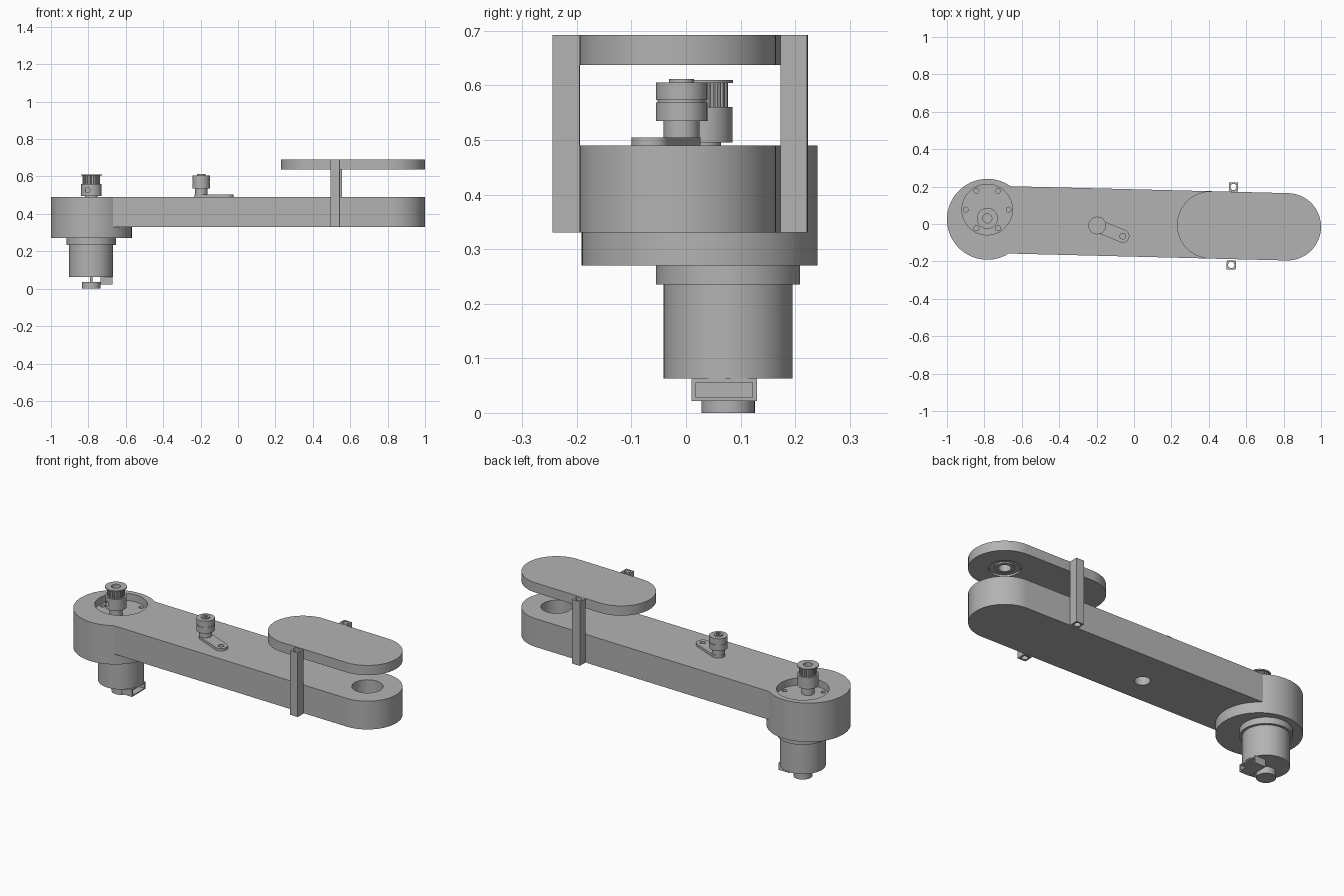
import bpy, bmesh, math
from math import cos, sin, pi, atan2
from mathutils import Vector

if "Cube" in bpy.data.objects:
    bpy.data.objects.remove(bpy.data.objects["Cube"], do_unlink=True)

grey = bpy.data.materials.new("light grey")
grey.use_nodes = True
grey.diffuse_color = (0.45, 0.45, 0.45, 1)
grey.node_tree.nodes["Principled BSDF"].inputs["Base Color"].default_value = (0.45, 0.45, 0.45, 1)


def prism(name, outline, z0, z1):
    """Extrude a closed outline upward."""
    bm = bmesh.new()
    low = [bm.verts.new((x, y, z0)) for x, y in outline]
    high = [bm.verts.new((x, y, z1)) for x, y in outline]
    bm.faces.new(low[::-1])
    bm.faces.new(high)
    n = len(outline)
    for i in range(n):
        j = (i + 1) % n
        bm.faces.new((low[i], low[j], high[j], high[i]))
    bmesh.ops.recalc_face_normals(bm, faces=bm.faces)
    mesh = bpy.data.meshes.new(name)
    bm.to_mesh(mesh)
    bm.free()
    mesh.materials.append(grey)
    obj = bpy.data.objects.new(name, mesh)
    bpy.context.collection.objects.link(obj)
    return obj


def arc(c, r, a0, a1, n):
    return [(c[0] + r * cos(a0 + (a1 - a0) * i / n),
             c[1] + r * sin(a0 + (a1 - a0) * i / n)) for i in range(n + 1)]


def disc(name, c, r, z0, z1, n=64):
    return prism(name, arc(c, r, 0, 2 * pi, n)[:-1], z0, z1)


def stadium(name, a, b, r, z0, z1):
    t = atan2(b[1] - a[1], b[0] - a[0])
    outline = arc(b, r, t - pi / 2, t + pi / 2, 32) + arc(a, r, t + pi / 2, t + 1.5 * pi, 32)
    return prism(name, outline, z0, z1)


def box(name, c, size, z0, z1, turn=0):
    pts = [(sx * size[0] / 2, sy * size[1] / 2) for sx, sy in ((-1, -1), (1, -1), (1, 1), (-1, 1))]
    return prism(name, [(c[0] + x * cos(turn) - y * sin(turn),
                         c[1] + x * sin(turn) + y * cos(turn)) for x, y in pts], z0, z1)


def combine(obj, other, operation="DIFFERENCE"):
    """Apply a boolean and remove the helper."""
    other.hide_render = True
    mod = obj.modifiers.new("cut", "BOOLEAN")
    mod.operation, mod.solver, mod.object = operation, "EXACT", other
    bpy.context.view_layer.objects.active = obj
    bpy.ops.object.modifier_apply(modifier=mod.name)
    bpy.data.objects.remove(other, do_unlink=True)


def drill(obj, c, r, z0, z1, n=48):
    combine(obj, disc("cutter", c, r, z0, z1, n))


HUB = (-0.784, 0.025)      # housing centre and drive axis
TIP = (0.82, -0.015)       # far joint
MOTOR = (-0.785, 0.077)
TURN = atan2(TIP[1] - HUB[1], TIP[0] - HUB[0])
ARM_R, ARM_LOW, ARM_TOP = 0.18, 0.33, 0.49

# Arm body with round motor housing
arm = stadium("arm_body", HUB, TIP, ARM_R, ARM_LOW, ARM_TOP)
combine(arm, disc("housing", HUB, 0.216, 0.27, ARM_TOP, 96), "UNION")
drill(arm, MOTOR, 0.135, 0.45, 0.6, 64)
drill(arm, TIP, 0.08, 0.41, 0.6)
drill(arm, (-0.07, -0.02), 0.04, 0.2, 0.44)
for i in range(6):
    a = i * pi / 3
    drill(arm, (MOTOR[0] + 0.115 * cos(a), MOTOR[1] + 0.115 * sin(a)), 0.013, 0.42, 0.6, 20)

# Motor hanging below the housing
disc("motor_flange", MOTOR, 0.132, 0.235, 0.27)
disc("motor_body", MOTOR, 0.118, 0.063, 0.235)
disc("motor_rear_shaft", MOTOR, 0.007, 0.037, 0.063, 16)
disc("motor_rear_knob", MOTOR, 0.049, 0.0, 0.037, 48)
socket = box("motor_connector", (-0.703, 0.07), (0.066, 0.12), 0.022, 0.063)
combine(socket, box("cutter", (-0.69, 0.07), (0.07, 0.104), 0.028, 0.056))

# Drive shaft and toothed pulley
PULLEY = (HUB[0], 0.03)
disc("drive_shaft", PULLEY, 0.034, 0.45, 0.5, 48)
collar = disc("pulley_collar", PULLEY, 0.055, 0.495, 0.56)
screw = disc("cutter", (0, 0), 0.013, 0, 0.12, 20)
for v in screw.data.vertices:
    v.co = Vector((PULLEY[0] - 0.02 + v.co.x, PULLEY[1] - 0.02 - v.co.z, 0.526 + v.co.y))
combine(collar, screw)
teeth = []
for i in range(20):
    for step, r in ((0, 0.047), (0.5, 0.047), (0.55, 0.04), (0.95, 0.04)):
        a = 2 * pi * (i + step) / 20
        teeth.append((PULLEY[0] + r * cos(a), PULLEY[1] + r * sin(a)))
toothed = prism("pulley_teeth", teeth, 0.56, 0.604)
rim = disc("pulley_rim", PULLEY, 0.056, 0.604, 0.61)
for part in (toothed, rim):
    drill(part, PULLEY, 0.024, 0.57, 0.7, 32)

# Belt tensioner lever and idler
IDLER, PIVOT = (-0.197, -0.008), (-0.06, -0.065)
lever = stadium("tensioner_lever", IDLER, PIVOT, 0.035, ARM_TOP, 0.504)
drill(lever, PIVOT, 0.015, 0.4, 0.6, 24)
disc("idler_post", IDLER, 0.033, 0.504, 0.535, 48)
disc("idler_lower_roller", IDLER, 0.047, 0.535, 0.569)
disc("idler_groove", IDLER, 0.044, 0.569, 0.573)
disc("idler_upper_roller", IDLER, 0.047, 0.573, 0.605)
cap = disc("idler_cap", IDLER, 0.023, 0.605, 0.612, 32)
drill(cap, IDLER, 0.011, 0.6, 0.7, 20)

# Upper plate with bearing seat underneath
plate = stadium("upper_plate", (0.41, -0.005), TIP, ARM_R, 0.637, 0.692)
drill(plate, TIP, 0.08, 0.6, 0.647)
drill(plate, TIP, 0.032, 0.6, 0.68, 32)
seat = disc("bearing_ring", TIP, 0.05, 0.639, 0.647)
drill(seat, TIP, 0.032, 0.6, 0.7, 32)

# Square hollow posts on both sides
for side, centre in (("left", (0.532, 0.198)), ("right", (0.52, -0.219))):
    post = box(side + "_post", centre, (0.049, 0.049), ARM_LOW, 0.692, TURN)
    drill(post, centre, 0.017, 0.2, 0.8, 24)

# Smooth round walls, keep edges sharp
bpy.ops.object.select_all(action="DESELECT")
for obj in bpy.context.scene.objects:
    if obj.type == "MESH":
        obj.select_set(True)
        bpy.context.view_layer.objects.active = obj
bpy.ops.object.shade_smooth_by_angle(angle=math.radians(30))
